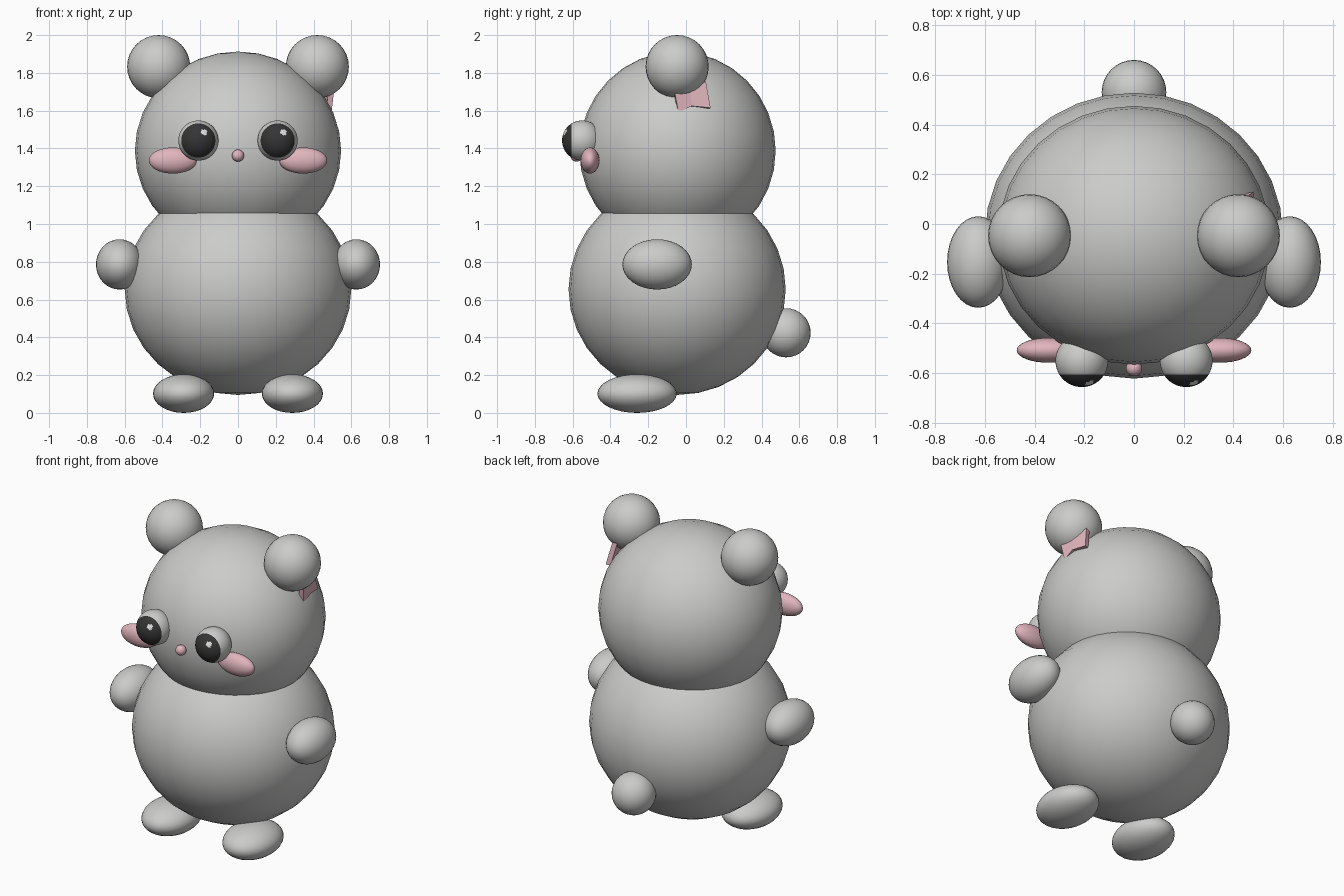
import bpy, bmesh
from math import radians
from mathutils import Vector

if "Cube" in bpy.data.objects:
    bpy.data.objects.remove(bpy.data.objects["Cube"])


def material(name, rgb):
    m = bpy.data.materials.new(name)
    m.diffuse_color = (*rgb, 1)
    m.use_nodes = True
    m.node_tree.nodes["Principled BSDF"].inputs["Base Color"].default_value = m.diffuse_color
    return m


GREY = material("soft grey", (0.60, 0.60, 0.59))
PINK = material("blush pink", (0.75, 0.46, 0.51))
BLACK = material("pupil black", (0.035, 0.035, 0.035))
SHINE = material("eye shine", (0.75, 0.75, 0.75))


def ball(name, centre, radii, mat, segs=32, rings=16, face_front=False):
    """Smooth ellipsoid; face_front turns its pole towards -y."""
    bpy.ops.mesh.primitive_uv_sphere_add(segments=segs, ring_count=rings, radius=1, location=centre)
    ob = bpy.context.object
    ob.name = name
    if face_front:
        ob.rotation_euler = (radians(90), 0, 0)
        bpy.ops.object.transform_apply(location=False, rotation=True, scale=False)
    ob.scale = radii
    bpy.ops.object.transform_apply(location=False, rotation=False, scale=True)
    bpy.ops.object.shade_smooth()
    ob.data.materials.append(mat)
    return ob


# Head, body and tail
ball("head", (0, -0.045, 1.388), (0.546, 0.52, 0.525), GREY)
ball("body", (0, -0.047, 0.655), (0.60, 0.575, 0.56), GREY)
ball("tail", (0, 0.53, 0.424), (0.13, 0.13, 0.13), GREY)
ball("nose", (0, -0.58, 1.362), (0.032, 0.032, 0.032), PINK, 24, 12)

# Paired parts
for side, s in (("left", -1), ("right", 1)):
    ball(side + "_ear", (s * 0.42, -0.047, 1.833), (0.167,) * 3, GREY)
    ball(side + "_arm", (s * 0.627, -0.153, 0.786), (0.125, 0.184, 0.133), GREY)
    ball(side + "_foot", (s * 0.288, -0.259, 0.102), (0.162, 0.21, 0.102), GREY)
    ball(side + "_cheek", (s * 0.345, -0.508, 1.336), (0.127, 0.05, 0.069), PINK)

    # Eye: dark front cap with a small shine on the upper right
    eye = ball(side + "_eye", (s * 0.21, -0.55, 1.442), (0.106,) * 3, GREY, 64, 40, True)
    eye.data.materials.append(BLACK)
    eye.data.materials.append(SHINE)
    glint = Vector((0.03, -0.09, 0.042))
    for f in eye.data.polygons:
        if f.center.y < -0.058:
            f.material_index = 2 if (f.center - glint).length < 0.017 else 1

# Bow under the right ear: two flared wings meeting at a narrow waist
wing_a = [(0.508, -0.06, 1.70), (0.495, -0.04, 1.59)]
waist = [(0.495, 0.03, 1.625), (0.485, 0.022, 1.715)]
wing_b = [(0.480, 0.13, 1.615), (0.450, 0.105, 1.755)]
bm = bmesh.new()
a = [bm.verts.new(p) for p in wing_a]
w = [bm.verts.new(p) for p in waist]
b = [bm.verts.new(p) for p in wing_b]
bm.faces.new((a[0], a[1], w[0], w[1]))
bm.faces.new((w[1], w[0], b[0], b[1]))
mesh = bpy.data.meshes.new("bow")
bm.to_mesh(mesh)
bm.free()
mesh.materials.append(PINK)
bow = bpy.data.objects.new("bow", mesh)
bpy.context.collection.objects.link(bow)
thick = bow.modifiers.new("thickness", "SOLIDIFY")
thick.thickness = 0.03
thick.offset = -1
